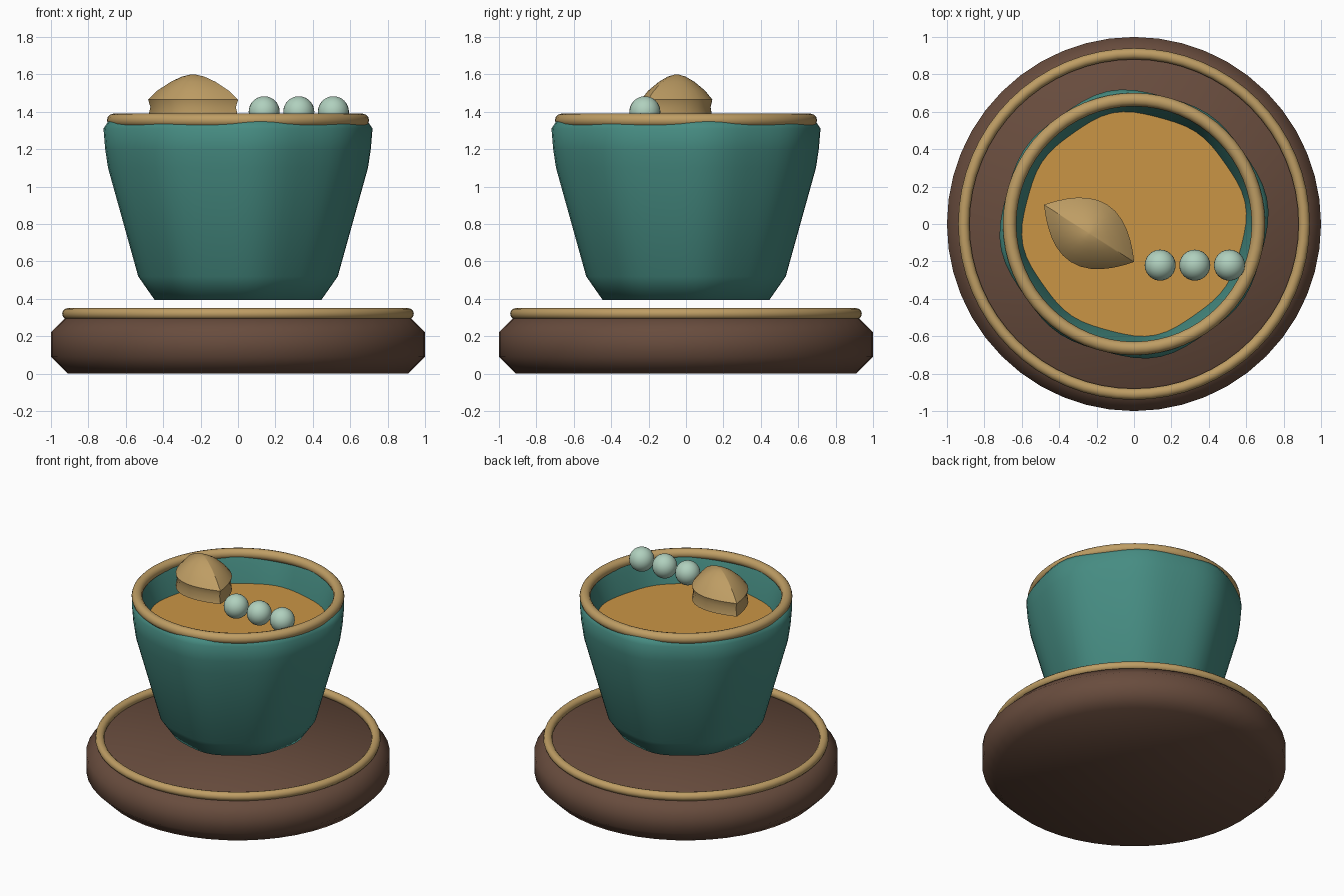
import bpy
import math
from math import sin, cos, pi, radians

cube = bpy.data.objects.get("Cube")
if cube:
    bpy.data.objects.remove(cube, do_unlink=True)


def material(name, rgb):
    mat = bpy.data.materials.new(name)
    mat.use_nodes = True
    colour = (*rgb, 1.0)
    mat.diffuse_color = colour
    bsdf = next(n for n in mat.node_tree.nodes if n.type == 'BSDF_PRINCIPLED')
    bsdf.inputs["Base Color"].default_value = colour
    bsdf.inputs["Roughness"].default_value = 0.7
    return mat


teal = material("teal glaze", (0.061, 0.262, 0.223))
brown = material("dark brown", (0.138, 0.072, 0.047))
gold = material("pale gold", (0.515, 0.337, 0.127))
amber = material("amber liquid", (0.59, 0.30, 0.06))
mint = material("pale mint", (0.434, 0.631, 0.514))


def finish(obj, name, mat, angle=60):
    obj.name = name
    obj.data.materials.clear()
    obj.data.materials.append(mat)
    bpy.ops.object.select_all(action='DESELECT')
    obj.select_set(True)
    bpy.context.view_layer.objects.active = obj
    bpy.ops.object.shade_smooth_by_angle(angle=radians(angle))
    return obj


def loft(name, outline, profile, segments, mat, angle=60):
    """Stack scaled copies of an outline at the profile's (scale, z) rings and cap both ends."""
    shape = [outline(2 * pi * i / segments) for i in range(segments)]
    verts = [(x * s, y * s, z) for s, z in profile for x, y in shape]
    faces = []
    for k in range(len(profile) - 1):
        for i in range(segments):
            a, b = k * segments + i, k * segments + (i + 1) % segments
            faces.append((a, b, b + segments, a + segments))
    last = (len(profile) - 1) * segments
    faces.append(tuple(reversed(range(segments))))
    if last:
        faces.append(tuple(range(last, last + segments)))
    else:
        faces[0] = tuple(range(segments))
    mesh = bpy.data.meshes.new(name)
    mesh.from_pydata(verts, [], faces)
    obj = bpy.data.objects.new(name, mesh)
    bpy.context.collection.objects.link(obj)
    return finish(obj, name, mat, angle)


def circle(t):
    return cos(t), sin(t)


def eight_lobes(t):
    a = t - radians(10)
    r = 1 + 0.012 * cos(8 * a) + 0.010 * cos(4 * a)
    return r * cos(t), r * sin(t)


def pointed_leaf(t):
    u, w = 0.285 * cos(t), 0.182 * sin(t) * abs(sin(t))
    turn = math.atan2(-0.305, 0.48)
    return u * cos(turn) - w * sin(turn), u * sin(turn) + w * cos(turn)


def ring(name, radius, thickness, z):
    bpy.ops.mesh.primitive_torus_add(major_radius=radius, minor_radius=thickness,
                                     major_segments=64, minor_segments=12, location=(0, 0, z))
    finish(bpy.context.object, name, gold)


# Saucer base with its ring
loft("base", circle, [(0.91, 0), (1, 0.09), (1, 0.22), (0.92, 0.30)], 48, brown)
ring("base_ring", 0.91, 0.03, 0.32)

# Hollow cup: up the outside, over the lip and down the inside
cup_profile = [(0.44, 0.395), (0.526, 0.52), (0.685, 1.10), (0.70, 1.20), (0.709, 1.31),
               (0.68, 1.355), (0.645, 1.355), (0.625, 1.30), (0.59, 1.16), (0.44, 0.52)]
loft("cup", eight_lobes, cup_profile, 64, teal)
ring("cup_rim", 0.665, 0.036, 1.354)

# Liquid surface
loft("liquid", eight_lobes, [(0.592, 1.17)], 64, amber)

# Domed leaf with a slight groove around its side
leaf_profile = [(1, 1.37), (0.95, 1.425), (1, 1.465), (0.8, 1.512), (0.5, 1.56),
                (0.25, 1.588), (0.04, 1.6)]
leaf = loft("leaf", pointed_leaf, leaf_profile, 32, gold, 40)
leaf.location = (-0.24, -0.05, 0)

# Row of berries
for i in range(3):
    bpy.ops.mesh.primitive_uv_sphere_add(segments=24, ring_count=16, radius=0.083,
                                         location=(0.14 + 0.185 * i, -0.22, 1.4))
    finish(bpy.context.object, f"berry_{i + 1}", mint)
